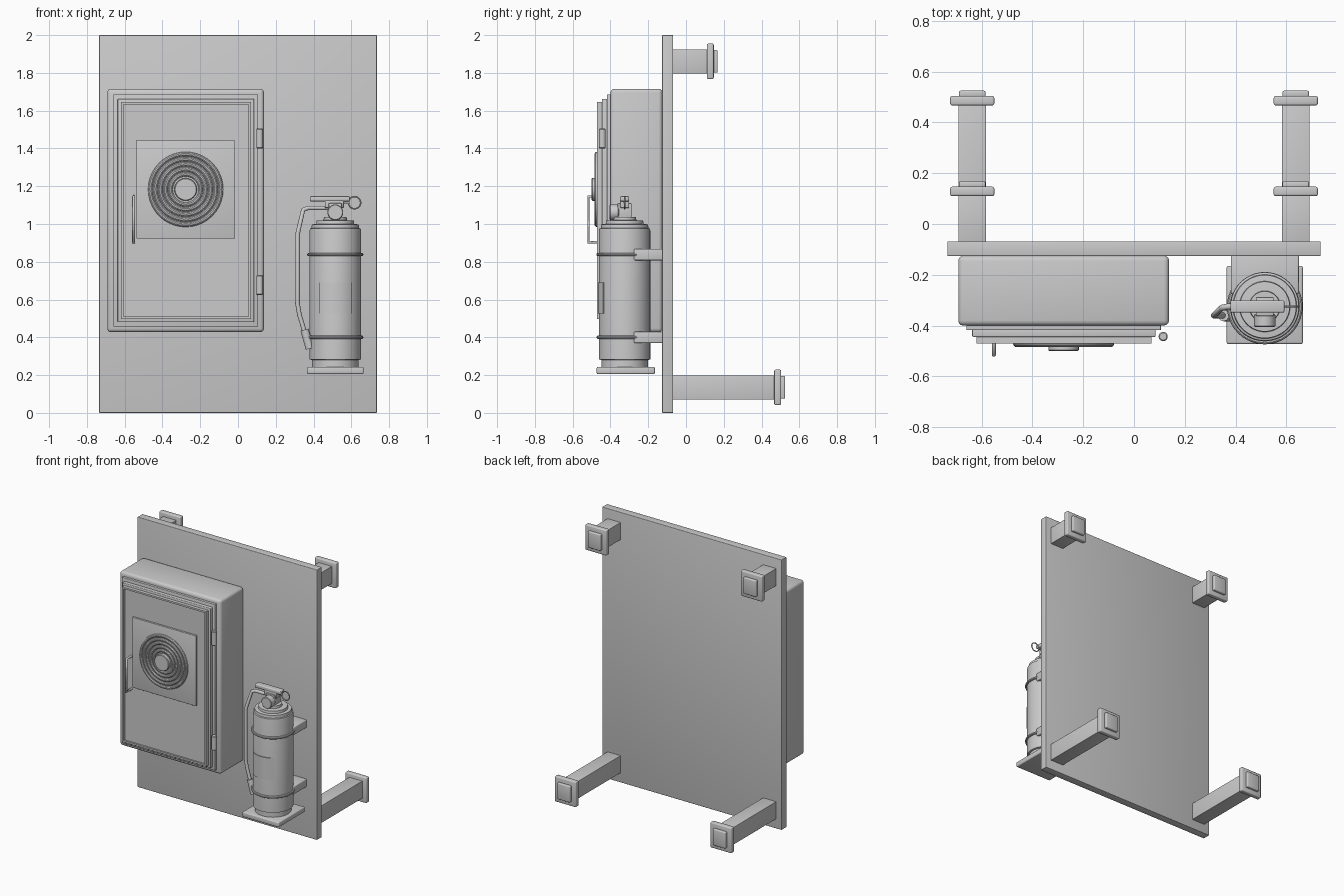
import bpy, bmesh, math
from mathutils import Vector

if "Cube" in bpy.data.objects:
    bpy.data.objects.remove(bpy.data.objects["Cube"], do_unlink=True)

# One plain grey for everything
grey = bpy.data.materials.new("plain grey")
grey.use_nodes = True
grey.diffuse_color = (0.6, 0.6, 0.6, 1)
grey.node_tree.nodes["Principled BSDF"].inputs["Base Color"].default_value = grey.diffuse_color


def finish(name, bm, smooth=False):
    bmesh.ops.recalc_face_normals(bm, faces=bm.faces)
    mesh = bpy.data.meshes.new(name)
    bm.to_mesh(mesh)
    bm.free()
    mesh.materials.append(grey)
    ob = bpy.data.objects.new(name, mesh)
    bpy.context.collection.objects.link(ob)
    if smooth:
        bpy.ops.object.select_all(action='DESELECT')
        ob.select_set(True)
        bpy.context.view_layer.objects.active = ob
        bpy.ops.object.shade_smooth_by_angle(angle=math.radians(35))
    return ob


def box(name, x, y, z, bevel=0.004, recess=None):
    """Box from three (low, high) ranges; recess = (margin, depth) sinks the front."""
    bm = bmesh.new()
    bmesh.ops.create_cube(bm, size=1)
    for v in bm.verts:
        v.co = [r[0] if c < 0 else r[1] for c, r in zip(v.co, (x, y, z))]
    if recess:
        bm.normal_update()
        front = [f for f in bm.faces if f.normal.y < -0.9]
        bmesh.ops.inset_region(bm, faces=front, thickness=recess[0])
        wall = bmesh.ops.extrude_face_region(bm, geom=front)
        bmesh.ops.delete(bm, geom=front, context='FACES')
        moved = [g for g in wall["geom"] if isinstance(g, bmesh.types.BMVert)]
        bmesh.ops.translate(bm, verts=moved, vec=(0, recess[1], 0))
    elif bevel:
        bmesh.ops.bevel(bm, geom=bm.edges[:], offset=bevel, segments=3,
                        affect='EDGES', profile=0.5)
    return finish(name, bm, smooth=not recess)


def lathe(name, profile, centre, forward=False, steps=40):
    """Turn (radius, height) points round z, or round -y when forward."""
    bm = bmesh.new()
    verts = [bm.verts.new((r, 0, h)) for r, h in profile]
    edges = [bm.edges.new(p) for p in zip(verts, verts[1:])]
    bmesh.ops.spin(bm, geom=verts + edges, cent=(0, 0, 0), axis=(0, 0, 1),
                   angle=math.tau, steps=steps)
    bmesh.ops.remove_doubles(bm, verts=bm.verts, dist=0.0001)
    for v in bm.verts:
        p = v.co.copy()
        v.co = Vector((p.x, -p.z, p.y) if forward else p) + Vector(centre)
    return finish(name, bm, smooth=True)


def cylinder(name, r, length, centre, forward=False):
    b = 0.004
    return lathe(name, [(0, 0), (r - b, 0), (r, b), (r, length - b),
                        (r - b, length), (0, length)], centre, forward, 24)


def ring(name, major, minor, centre, forward=False):
    pts = [(major + minor * math.cos(a), minor * math.sin(a))
           for a in (math.tau * i / 10 for i in range(11))]
    return lathe(name, pts, centre, forward)


def tube(name, points, radius, kind='POLY', cyclic=False):
    curve = bpy.data.curves.new(name, 'CURVE')
    curve.dimensions = '3D'
    curve.bevel_depth = radius
    curve.bevel_resolution = 3
    curve.use_fill_caps = True
    s = curve.splines.new(kind)
    if kind == 'BEZIER':
        s.bezier_points.add(len(points) - 1)
        for b, p in zip(s.bezier_points, points):
            b.co = p
            b.handle_left_type = b.handle_right_type = 'AUTO'
    else:
        s.points.add(len(points) - 1)
        for b, p in zip(s.points, points):
            b.co = (*p, 1)
    curve.materials.append(grey)
    ob = bpy.data.objects.new(name, curve)
    bpy.context.collection.objects.link(ob)
    return ob


# Back panel
box("back_panel", (-0.735, 0.735), (-0.126, -0.068), (0, 2))

# Four posts with flange and end pad
for side, x in (("right", -0.637), ("left", 0.637)):
    for level, z, end in (("upper", 1.861, 0.168), ("lower", 0.135, 0.525)):
        n = f"{level}_{side}_post"
        box(n, (x - 0.054, x + 0.054), (-0.07, end - 0.05), (z - 0.064, z + 0.064), 0.002)
        box(n + "_flange", (x - 0.087, x + 0.087), (end - 0.058, end - 0.021),
            (z - 0.094, z + 0.094), 0.008)
        box(n + "_end_pad", (x - 0.052, x + 0.052), (end - 0.025, end),
            (z - 0.06, z + 0.06), 0.006)

# Cabinet with a stepped door and a recessed front
box("cabinet", (-0.692, 0.138), (-0.4, -0.125), (0.427, 1.716), 0.02)
box("door_seal", (-0.66, 0.106), (-0.418, -0.39), (0.457, 1.686), 0.003)
box("door_base", (-0.637, 0.085), (-0.445, -0.41), (0.48, 1.662), 0.005)
box("door_frame", (-0.62, 0.068), (-0.47, -0.44), (0.497, 1.645), 0, (0.018, 0.013))
box("door_plate", (-0.537, -0.015), (-0.471, -0.45), (0.922, 1.442), 0.002)

# Round coiled dial on the door
dial = (-0.277, -0.468, 1.183)
lathe("dial_disc", [(0, 0), (0.19, 0), (0.19, 0.006), (0, 0.006)], dial, True)
for i, r in enumerate((0.187, 0.16, 0.133, 0.106, 0.08)):
    ring(f"dial_ring_{i}", r, 0.012, (dial[0], dial[1] - 0.004, dial[2]), True)
cylinder("dial_hub", 0.06, 0.032, dial, True)

# Door handle and hinges
hx = -0.552
tube("door_handle", [(hx, -0.455, 1.145), (hx, -0.517, 1.145),
                     (hx, -0.517, 0.903), (hx, -0.455, 0.903)], 0.008)
for n, z in (("upper", 1.4), ("lower", 0.625)):
    cylinder(n + "_hinge", 0.018, 0.105, (0.115, -0.443, z))

# Extinguisher shelf and body
cx, cy = 0.515, -0.325
box("shelf", (cx - 0.15, cx + 0.15), (-0.473, -0.165), (0.205, 0.244), 0.008)
lathe("extinguisher_body", [
    (0, 0.24), (0.123, 0.24), (0.123, 0.28), (0.136, 0.283), (0.136, 0.965),
    (0.134, 0.975), (0.126, 0.978), (0.124, 0.998), (0.1, 1.0), (0.098, 1.018),
    (0.062, 1.02), (0.06, 1.037), (0, 1.037)], (cx, cy, 0), steps=48)

# Straps and wall brackets
for n, z in (("upper", 0.838), ("lower", 0.4)):
    ring(n + "_strap", 0.14, 0.009, (cx, cy, z))
    box(n + "_bracket", (cx - 0.134, cx + 0.134), (-0.275, -0.12),
        (z - 0.03, z + 0.03), 0.006)

# Curved label wrapped on the body front
bm = bmesh.new()
columns = []
for i in range(13):
    a = math.radians(-90 + 37 * (i / 6 - 1))
    columns.append([bm.verts.new((cx + r * math.cos(a), cy + r * math.sin(a), z))
                    for r, z in ((0.134, 0.525), (0.142, 0.525), (0.142, 0.69), (0.134, 0.69))])
for a, b in zip(columns, columns[1:]):
    for k in range(4):
        bm.faces.new((a[k], a[(k + 1) % 4], b[(k + 1) % 4], b[k]))
bm.faces.new(columns[0])
bm.faces.new(columns[-1])
finish("label", bm, True)

# Valve, gauge, levers and pin
box("valve", (cx - 0.035, cx + 0.035), (cy - 0.037, cy + 0.037), (1.03, 1.11))
cylinder("gauge", 0.042, 0.05, (cx, cy - 0.03, 1.062), True)
box("upper_lever", (0.38, 0.592), (cy - 0.024, cy + 0.024), (1.12, 1.147), 0.006)
box("lower_lever", (0.46, 0.56), (cy - 0.024, cy + 0.024), (1.085, 1.125))
tube("pin", [(0.52, cy, 1.113), (0.59, cy, 1.113)], 0.006)
ring("pin_ring", 0.032, 0.004, (0.617, cy, 1.113), True)

# Hose and nozzle
hy = cy - 0.035
tube("hose", [(0.5, cy, 1.085), (0.37, cy, 1.085), (0.345, cy - 0.005, 1.075),
              (0.316, hy, 0.95), (0.315, hy, 0.58), (0.325, hy, 0.52),
              (0.352, hy, 0.43)], 0.012)
tube("nozzle", [(0.352, hy, 0.44), (0.38, hy, 0.34)], 0.023)
